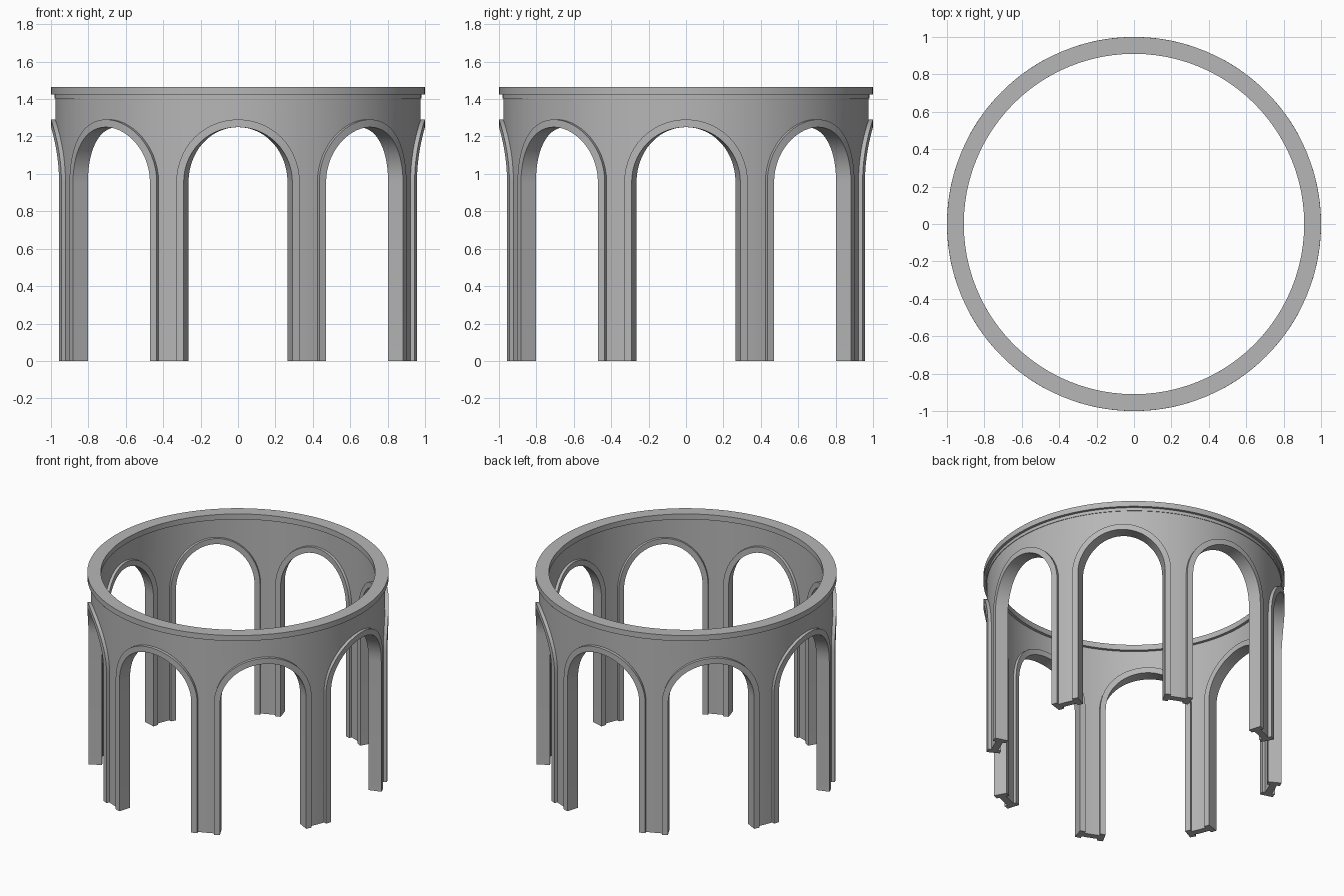
import bpy, bmesh
from math import sin, cos, pi, radians
from mathutils import Vector

if "Cube" in bpy.data.objects:
    bpy.data.objects.remove(bpy.data.objects["Cube"])

ARCHES = 8
STEP = 2 * pi / ARCHES
SPRING = 0.955                        # height where the arches begin to curve
OPENING, TRIM = 0.295, 0.336          # arch radii, as angles around the ring
ARC_STEPS = 28
R_IN, R_OUT = 0.91, 1.0               # trim and top ring
WALL_IN, WALL_OUT = 0.93, 0.977

stone = bpy.data.materials.new("grey stone")
stone.use_nodes = True
colour = (0.47, 0.47, 0.47, 1)
stone.diffuse_color = colour
stone.node_tree.nodes["Principled BSDF"].inputs["Base Color"].default_value = colour


def around(angle, r, z):
    """Wrap an angle and height onto a cylinder; angle zero faces the front."""
    return Vector((r * sin(angle), -r * cos(angle), z))


def arch_curve(radius):
    return [(-radius * cos(pi * i / ARC_STEPS), SPRING + radius * sin(pi * i / ARC_STEPS))
            for i in range(ARC_STEPS + 1)]


def finish(bm, name, thickness=0):
    bmesh.ops.remove_doubles(bm, verts=bm.verts, dist=0.0001)
    bmesh.ops.recalc_face_normals(bm, faces=bm.faces)
    mesh = bpy.data.meshes.new(name)
    bm.to_mesh(mesh)
    bm.free()
    mesh.materials.append(stone)
    obj = bpy.data.objects.new(name, mesh)
    bpy.context.collection.objects.link(obj)
    bpy.ops.object.select_all(action='DESELECT')
    obj.select_set(True)
    bpy.context.view_layer.objects.active = obj
    if thickness:
        mod = obj.modifiers.new("thickness", 'SOLIDIFY')
        mod.thickness = thickness
        mod.offset = -1
        bpy.ops.object.modifier_apply(modifier=mod.name)
    bpy.ops.object.shade_smooth_by_angle(angle=radians(30))
    return obj


def sweep(bm, sections, closed=False):
    """Skin a row of cross-sections, capping the ends of an open row."""
    rows = [[bm.verts.new(p) for p in s] for s in sections]
    pairs = list(zip(rows, rows[1:])) + ([(rows[-1], rows[0])] if closed else [])
    for a, b in pairs:
        for i in range(len(a)):
            j = (i + 1) % len(a)
            bm.faces.new((a[i], a[j], b[j], b[i]))
    if not closed:
        bm.faces.new(rows[0])
        bm.faces.new(rows[-1])


# Raised trim lining each opening, from foot to foot
for n in range(ARCHES):
    inner, outer = [[(-r, 0)] + arch_curve(r) + [(r, 0)] for r in (OPENING, TRIM)]
    mid = n * STEP
    bm = bmesh.new()
    sweep(bm, [[around(mid + a, R_IN, za), around(mid + a, R_OUT, za),
                around(mid + b, R_OUT, zb), around(mid + b, R_IN, zb)]
               for (a, za), (b, zb) in zip(inner, outer)])
    finish(bm, f"arch_trim_{n + 1}")

# Recessed wall with its piers, one continuous curved sheet given thickness
bm = bmesh.new()


def wall_quad(a, za, b, zb, top):
    corners = [(a, za), (b, zb), (b, top), (a, top)]
    bm.faces.new([bm.verts.new(around(t, WALL_OUT, z)) for t, z in corners])


hole = TRIM - 0.008
wall_top = 1.44
pier_steps = 3
for n in range(ARCHES):
    mid = n * STEP
    curve = arch_curve(hole)
    for (a, za), (b, zb) in zip(curve, curve[1:]):
        wall_quad(mid + a, za, mid + b, zb, wall_top)
    width = (STEP - 2 * hole) / pier_steps
    for i in range(pier_steps):
        a = mid + hole + i * width
        wall_quad(a, 0, a + width, 0, SPRING)
        wall_quad(a, SPRING, a + width, SPRING, wall_top)
finish(bm, "wall_and_piers", WALL_OUT - WALL_IN)

# Top ring with a shallow band beneath its outer lip
profile = [(R_IN, 1.465), (R_OUT, 1.465), (R_OUT, 1.425), (0.981, 1.425),
           (0.981, 1.402), (0.95, 1.402), (0.95, 1.425), (R_IN, 1.425)]
bm = bmesh.new()
sides = 96
sweep(bm, [[around(2 * pi * i / sides, r, z) for r, z in profile] for i in range(sides)], True)
finish(bm, "top_ring")
